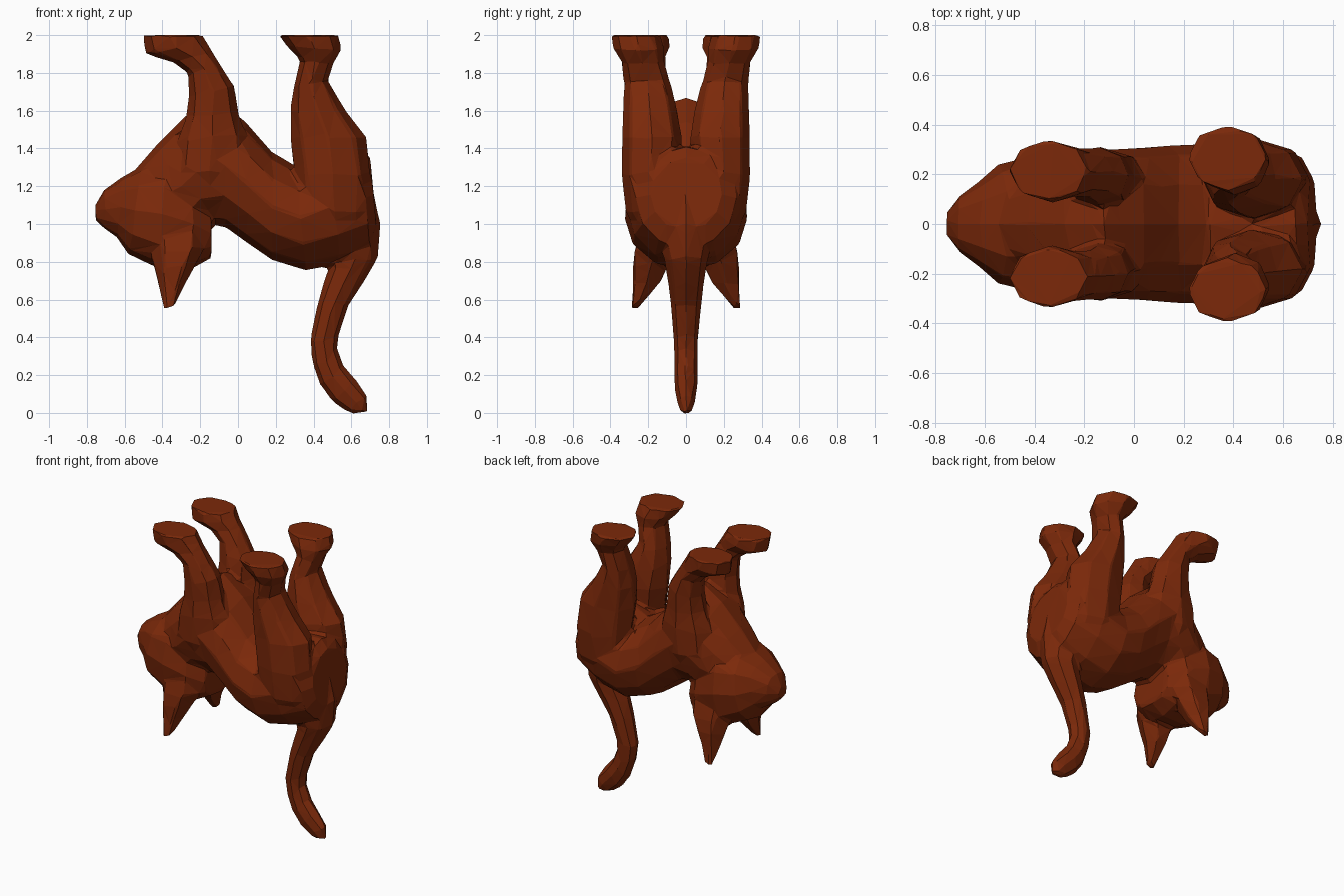
import bpy
import bmesh
from math import cos, sin, tau, copysign
from mathutils import Vector

default_cube = bpy.data.objects.get("Cube")
if default_cube:
    bpy.data.objects.remove(default_cube, do_unlink=True)

# Rust brown fur
fur = bpy.data.materials.new("rust_fur")
fur.use_nodes = True
fur_colour = (0.2, 0.022, 0.003, 1)
fur.diffuse_color = fur_colour
shader = fur.node_tree.nodes["Principled BSDF"]
shader.inputs["Base Color"].default_value = fur_colour
shader.inputs["Roughness"].default_value = 0.9


def squared(value, power):
    return copysign(abs(value) ** power, value)


def loft(bm, sections, sides=8, power=1, y_sign=1):
    """Skin oval sections. Each section is two outline points in the xz plane,
    then the y centre and the half width across y. A power below one is boxier."""
    rings = []
    for start_x, start_z, end_x, end_z, centre_y, half_width in sections:
        start = Vector((start_x, centre_y * y_sign, start_z))
        end = Vector((end_x, centre_y * y_sign, end_z))
        middle = (start + end) / 2
        across = (start - end) / 2
        sideways = Vector((0, half_width * y_sign, 0))
        ring = []
        for step in range(sides):
            angle = tau * step / sides
            offset = across * squared(cos(angle), power) + sideways * squared(sin(angle), power)
            ring.append(bm.verts.new(middle + offset))
        rings.append(ring)

    faces = [bm.faces.new(rings[0]), bm.faces.new(rings[-1])]
    for lower, upper in zip(rings, rings[1:]):
        for step in range(sides):
            following = (step + 1) % sides
            faces.append(bm.faces.new((lower[step], lower[following], upper[following], upper[step])))
    bmesh.ops.recalc_face_normals(bm, faces=faces)


def loft_pair(bm, sections, sides=8):
    for y_sign in (1, -1):
        loft(bm, sections, sides, y_sign=y_sign)


body = bmesh.new()

# Torso from rump to neck, belly point first and spine point second
loft(body, [
    (.70, 1.35, .735, .97, 0, .19),
    (.65, 1.41, .70, .87, 0, .27),
    (.50, 1.41, .54, .79, 0, .315),
    (.30, 1.31, .36, .755, 0, .325),
    (.18, 1.38, .18, .81, 0, .32),
    (.04, 1.54, .05, .90, 0, .31),
    (-.12, 1.67, -.06, .98, 0, .30),
    (-.28, 1.57, -.14, 1.0, 0, .29),
    (-.43, 1.42, -.2, .97, 0, .255),
    (-.55, 1.28, -.34, .92, 0, .2),
], sides=12)

# Head from nape to nose, throat point first and crown point second
loft(body, [
    (-.14, 1.08, -.14, .82, 0, .17),
    (-.24, 1.24, -.24, .765, 0, .25),
    (-.38, 1.34, -.42, .765, 0, .275),
    (-.51, 1.305, -.58, .84, 0, .24),
    (-.61, 1.25, -.64, .93, 0, .17),
    (-.71, 1.18, -.70, .97, 0, .11),
    (-.755, 1.1, -.755, 1.02, 0, .045),
], sides=12, power=.85)

# Ears from inside the skull to the tip
loft_pair(body, [
    (-.45, .98, -.17, 1.0, .16, .09),
    (-.47, .86, -.17, .87, .17, .115),
    (-.445, .77, -.23, .77, .19, .105),
    (-.425, .69, -.28, .68, .21, .08),
    (-.395, .55, -.335, .56, .27, .022),
], sides=6)

# Front legs from shoulder to sole
loft_pair(body, [
    (-.22, 1.12, -.06, 1.12, .16, .08),
    (-.34, 1.28, .04, 1.28, .18, .125),
    (-.32, 1.45, .05, 1.46, .18, .13),
    (-.275, 1.57, .005, 1.58, .185, .12),
    (-.26, 1.68, -.02, 1.73, .195, .115),
    (-.265, 1.8, -.085, 1.83, .205, .1),
    (-.34, 1.855, -.135, 1.91, .21, .1),
    (-.49, 1.9, -.165, 1.96, .21, .125),
    (-.505, 2, -.185, 2, .215, .125),
])

# Hind legs from hip to sole
loft_pair(body, [
    (.38, .92, .64, .94, .15, .09),
    (.31, 1.06, .695, 1.06, .18, .14),
    (.3, 1.26, .705, 1.26, .19, .15),
    (.275, 1.45, .68, 1.46, .18, .16),
    (.275, 1.6, .57, 1.6, .19, .145),
    (.295, 1.72, .475, 1.76, .205, .125),
    (.33, 1.87, .505, 1.85, .23, .115),
    (.26, 1.94, .55, 1.92, .25, .135),
    (.21, 2, .535, 2, .267, .132),
])

# Tail from root to tip
loft(body, [
    (.5, 1.0, .72, 1.16, 0, .08),
    (.47, .9, .755, 1.0, 0, .14),
    (.49, .79, .74, .82, 0, .115),
    (.45, .68, .67, .70, 0, .095),
    (.415, .55, .585, .57, 0, .08),
    (.38, .38, .53, .40, 0, .066),
    (.395, .26, .525, .34, 0, .062),
    (.435, .15, .56, .25, 0, .062),
    (.5, .06, .62, .18, 0, .06),
    (.58, .003, .685, .09, 0, .045),
    (.61, -.003, .69, .005, 0, .03),
])

bmesh.ops.triangulate(body, faces=body.faces[:])
mesh = bpy.data.meshes.new("cat_body")
body.to_mesh(mesh)
body.free()
mesh.materials.append(fur)
cat_body = bpy.data.objects.new("cat_body", mesh)
bpy.context.collection.objects.link(cat_body)

# Fuse everything into one skin, then reduce it to irregular facets
fuse = cat_body.modifiers.new("fuse", "REMESH")
fuse.mode = "VOXEL"
fuse.voxel_size = 0.015
soften = cat_body.modifiers.new("soften", "SMOOTH")
soften.iterations = 3
facet = cat_body.modifiers.new("facet", "DECIMATE")
facet.ratio = 0.025
